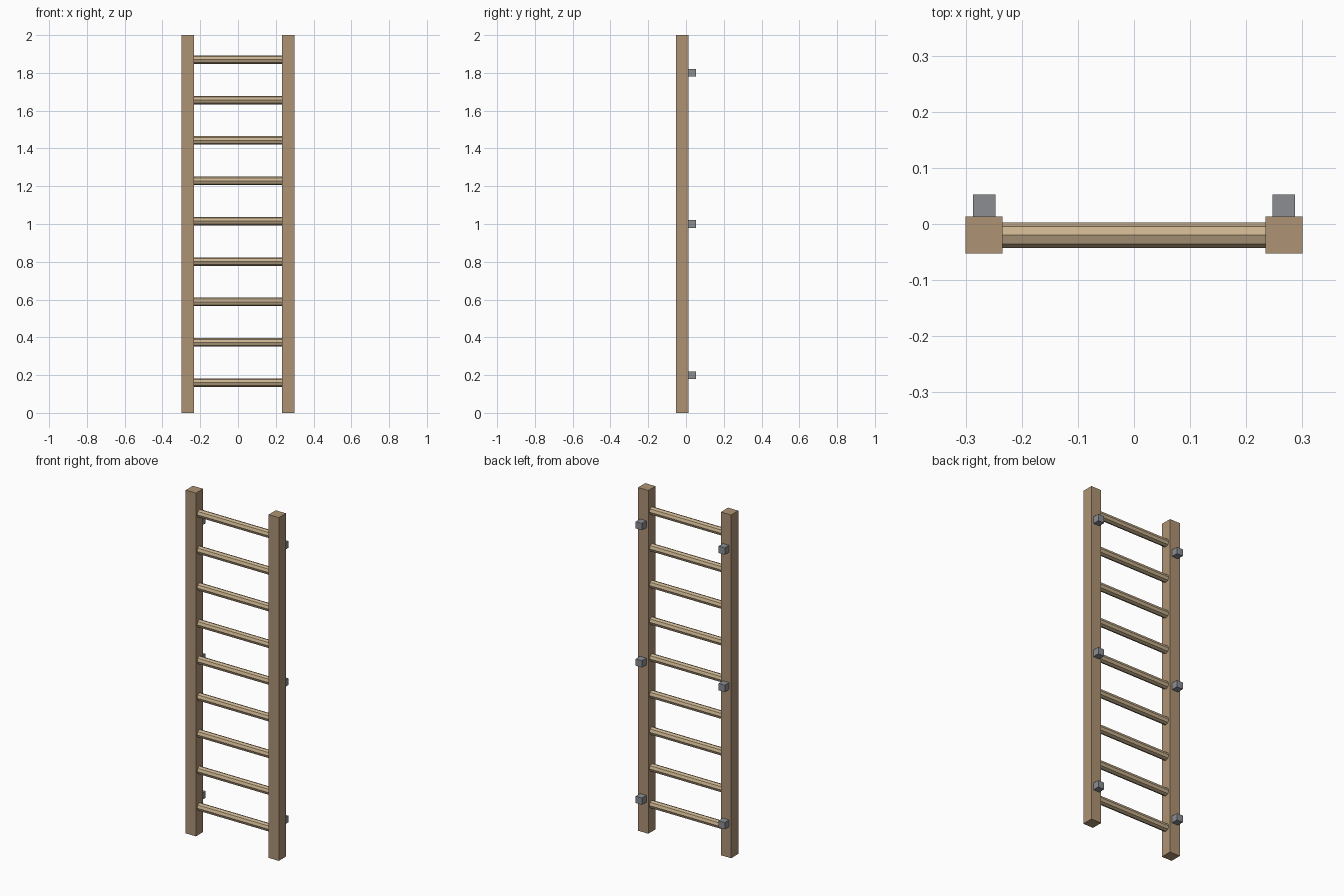
import bpy
from math import pi

if "Cube" in bpy.data.objects:
    bpy.data.objects.remove(bpy.data.objects["Cube"])

HEIGHT, RAIL, BLOCK = 2.0, 0.066, 0.04
RAIL_X, RAIL_Y = 0.267, -0.02
BLOCK_Y = RAIL_Y + RAIL / 2 + BLOCK / 2


def material(name, color):
    m = bpy.data.materials.new(name)
    m.diffuse_color = (*color, 1)
    m.use_nodes = True
    m.node_tree.nodes["Principled BSDF"].inputs["Base Color"].default_value = m.diffuse_color
    return m


def finish(name, mat):
    obj = bpy.context.object
    obj.name = name
    obj.data.materials.append(mat)
    return obj


def box(name, center, size, mat):
    bpy.ops.mesh.primitive_cube_add(size=1, location=center)
    obj = finish(name, mat)
    obj.scale = size
    bpy.ops.object.transform_apply(location=False, rotation=False, scale=True)


rail_wood = material("rail_wood", (0.42, 0.29, 0.175))
rung_wood = material("rung_wood", (0.58, 0.44, 0.27))
metal = material("bracket_grey", (0.26, 0.27, 0.29))

# Upright rails with three wall brackets behind each
for side, s in (("left", -1), ("right", 1)):
    box(f"{side}_rail", (s * RAIL_X, RAIL_Y, HEIGHT / 2), (RAIL, RAIL, HEIGHT), rail_wood)
    for i, z in enumerate((0.2, 1.0, 1.8)):
        box(f"{side}_bracket_{i + 1}", (s * RAIL_X, BLOCK_Y, z), (BLOCK,) * 3, metal)

# Nine eight-sided rungs between the inner rail faces
for i in range(9):
    z = 0.16 + i * (1.87 - 0.16) / 8
    bpy.ops.mesh.primitive_cylinder_add(
        vertices=8, radius=0.0225, depth=2 * RAIL_X - RAIL + 0.004,
        location=(0, RAIL_Y, z), rotation=(0, pi / 2, 0))
    finish(f"rung_{i + 1}", rung_wood)
